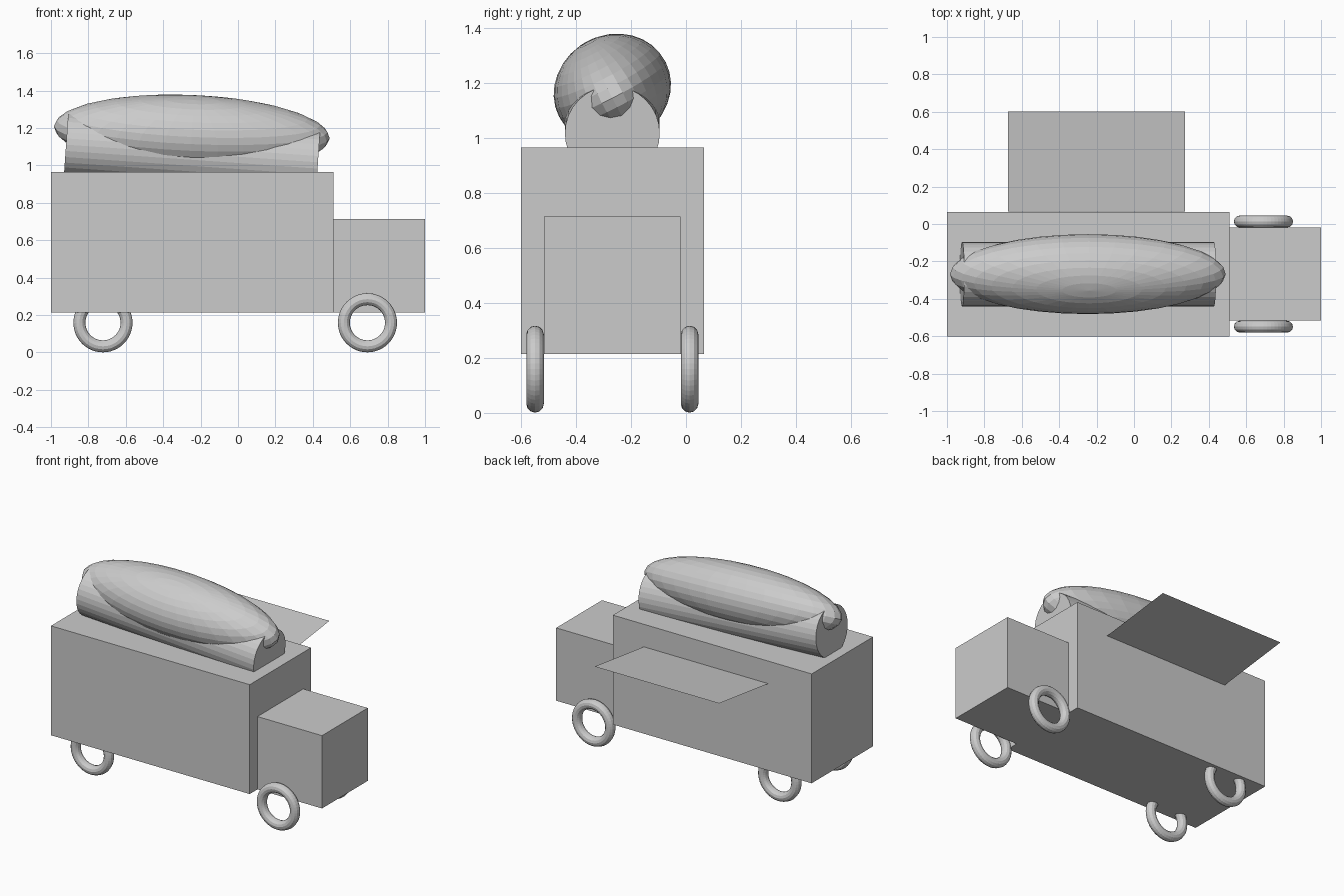
import bpy
from math import radians

if "Cube" in bpy.data.objects:
    bpy.data.objects.remove(bpy.data.objects["Cube"])

MID_Y = -0.268  # centre line of the van


def box(name, lo, hi):
    centre = [(a + b) / 2 for a, b in zip(lo, hi)]
    bpy.ops.mesh.primitive_cube_add(size=1, location=centre)
    ob = bpy.context.object
    ob.name = name
    ob.scale = [b - a for a, b in zip(lo, hi)]
    return ob


# van body and lower cab
box("van_body", (-1.0, -0.601, 0.215), (0.51, 0.065, 0.966))
box("cab", (0.51, -0.517, 0.215), (1.0, -0.02, 0.715))

# four ring wheels
for end, x in (("rear", -0.722), ("front", 0.692)):
    for side, s in (("right", -1), ("left", 1)):
        bpy.ops.mesh.primitive_torus_add(
            major_radius=0.126, minor_radius=0.032,
            major_segments=48, minor_segments=12,
            location=(x, MID_Y + s * 0.281, 0.159),
            rotation=(radians(90), 0, 0))
        bpy.context.object.name = f"{end}_{side}_wheel"

# roof bun, tipped slightly down towards the cab
bpy.ops.mesh.primitive_cylinder_add(
    vertices=32, radius=0.1725, depth=1.35,
    location=(-0.246, MID_Y, 1.064), rotation=(0, radians(94), 0))
bpy.context.object.name = "roof_bun"

# roof sausage, a rolled and tipped ellipsoid
bpy.ops.mesh.primitive_uv_sphere_add(
    segments=32, ring_count=16, radius=1,
    location=(-0.247, MID_Y, 1.177), rotation=(radians(27), radians(2.5), 0))
sausage = bpy.context.object
sausage.name = "roof_sausage"
sausage.scale = (0.738, 0.218, 0.195)

# serving hatch: thin sheet on the side wall folded out into an awning
profile = [(0.068, 0.455), (0.068, 0.813), (0.602, 0.881)]
verts = [(x, y, z) for y, z in profile for x in (-0.673, 0.273)]
mesh = bpy.data.meshes.new("hatch_awning")
mesh.from_pydata(verts, [], [(1, 0, 2, 3), (3, 2, 4, 5)])
bpy.context.collection.objects.link(bpy.data.objects.new("hatch_awning", mesh))
